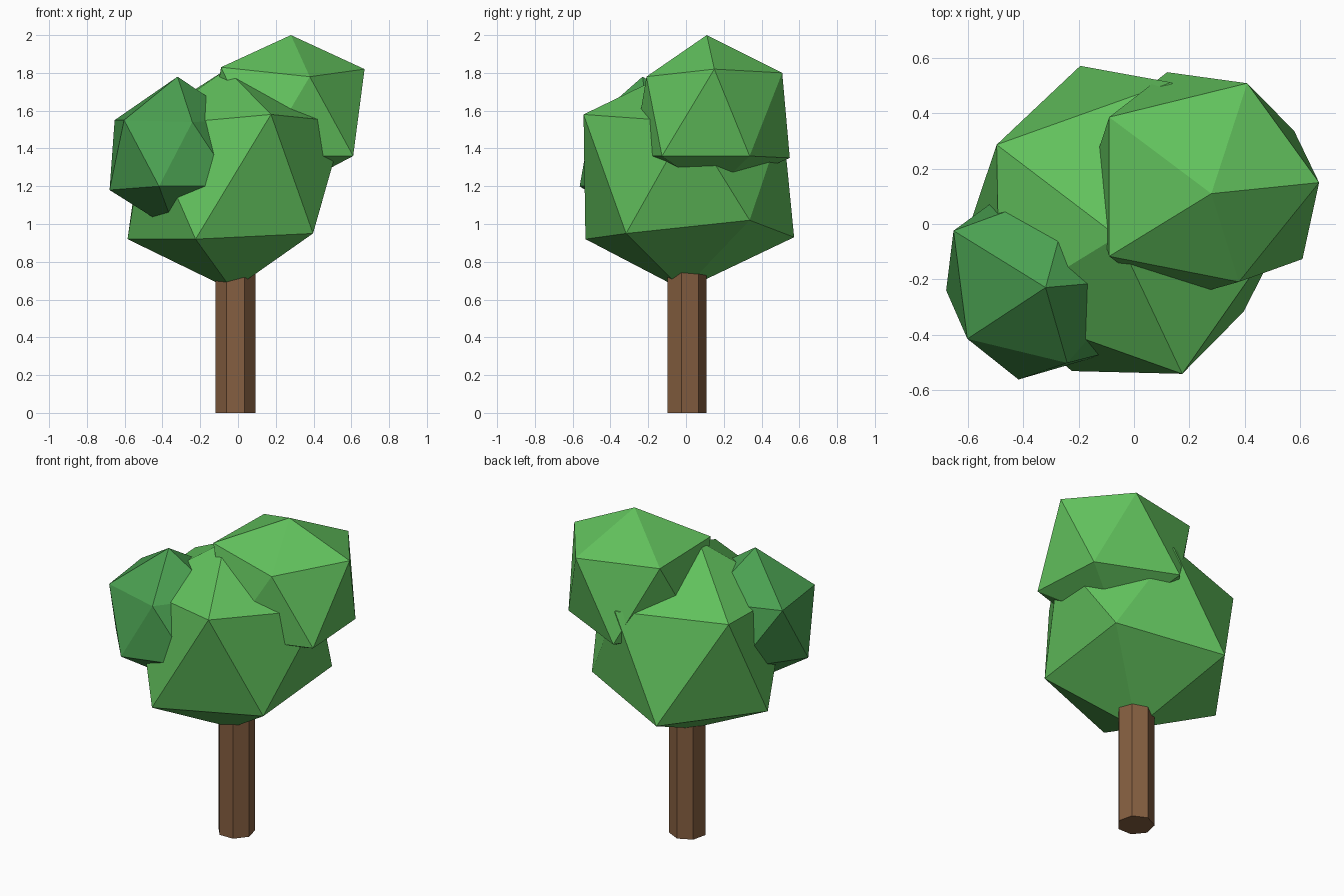
import bpy
import bmesh
from math import sin, cos, radians
from mathutils import Vector

cube = bpy.data.objects.get("Cube")
if cube:
    bpy.data.objects.remove(cube, do_unlink=True)


def make_material(name, rgb):
    mat = bpy.data.materials.new(name)
    mat.use_nodes = True
    color = (*rgb, 1)
    mat.diffuse_color = color
    shader = next(n for n in mat.node_tree.nodes if n.type == "BSDF_PRINCIPLED")
    shader.inputs["Base Color"].default_value = color
    return mat


bark = make_material("bark brown", (.235, .114, .052))
leaf = make_material("leaf green", (.12, .53, .108))
dark_leaf = make_material("cool leaf green", (.069, .352, .082))


def ring(radius, height, start):
    """Five corners of a regular ring, counter-clockwise from the start angle."""
    angles = [radians(start + 72 * i) for i in range(5)]
    return [Vector((radius * cos(a), radius * sin(a), height)) for a in angles]


def leaf_clump(name, center, radius, ring_height, pole, nudges, material):
    """Twenty-sided clump; nudges shift single corners by hundredths of a unit.
    Corners: 0 bottom, 1-5 lower ring, 6-10 upper ring, 11 top."""
    corners = [Vector((0, 0, -pole))]
    corners += ring(radius, -ring_height, 36)
    corners += ring(radius, ring_height, 0)
    corners.append(Vector((0, 0, pole)))
    for index, shift in nudges.items():
        corners[index] += Vector(shift) / 100

    bm = bmesh.new()
    for corner in corners:
        bm.verts.new(corner)
    bmesh.ops.convex_hull(bm, input=bm.verts[:])
    bmesh.ops.recalc_face_normals(bm, faces=bm.faces[:])
    mesh = bpy.data.meshes.new(name)
    bm.to_mesh(mesh)
    bm.free()
    mesh.materials.append(material)
    clump = bpy.data.objects.new(name, mesh)
    clump.location = center
    bpy.context.collection.objects.link(clump)
    return clump


# Trunk: seven-sided post that ends inside the main foliage
trunk_height = .95
bpy.ops.mesh.primitive_cylinder_add(
    vertices=7, radius=.108, depth=trunk_height,
    location=(-.013, 0, trunk_height / 2))
trunk = bpy.context.object
trunk.name = "trunk"
trunk.data.materials.append(bark)

# Main foliage
leaf_clump(
    "main_foliage", (-.02, .015, 1.25), radius=.565, ring_height=.3, pole=.58,
    nudges={0: (-1, -3, -2), 1: (-2, -1, 7), 2: (0, 2, -2), 3: (0, 1, -3),
            4: (-3, -1, -3), 5: (-4, 0, 0), 6: (2, 0, -1), 7: (-2, -4, -1),
            8: (-2, -6, -1), 9: (-1, 1, -3), 10: (2, -2, 3), 11: (-4, -6, -1)},
    material=leaf)

# Upper foliage, on the left and towards the back
leaf_clump(
    "upper_foliage", (.25, .14, 1.585), radius=.42, ring_height=.225, pole=.415,
    nudges={1: (-1, -5, 0), 2: (0, 1, -1), 4: (1, -2, 0), 5: (2, -2, 0),
            6: (0, 1, 1), 7: (3, -3, -1), 8: (0, 0, 1), 9: (0, -1, 2),
            10: (0, 5, -3), 11: (3, -3, 0)},
    material=leaf)

# Side foliage, darker, on the front right
leaf_clump(
    "side_foliage", (-.33, -.2, 1.37), radius=.35, ring_height=.18, pole=.41,
    nudges={3: (0, -4, -1), 4: (2, -3, 1), 5: (3, -4, 1), 8: (-4, -3, 0),
            9: (1, -1, 0), 10: (-2, 3, -1), 11: (1, -3, 0)},
    material=dark_leaf)
